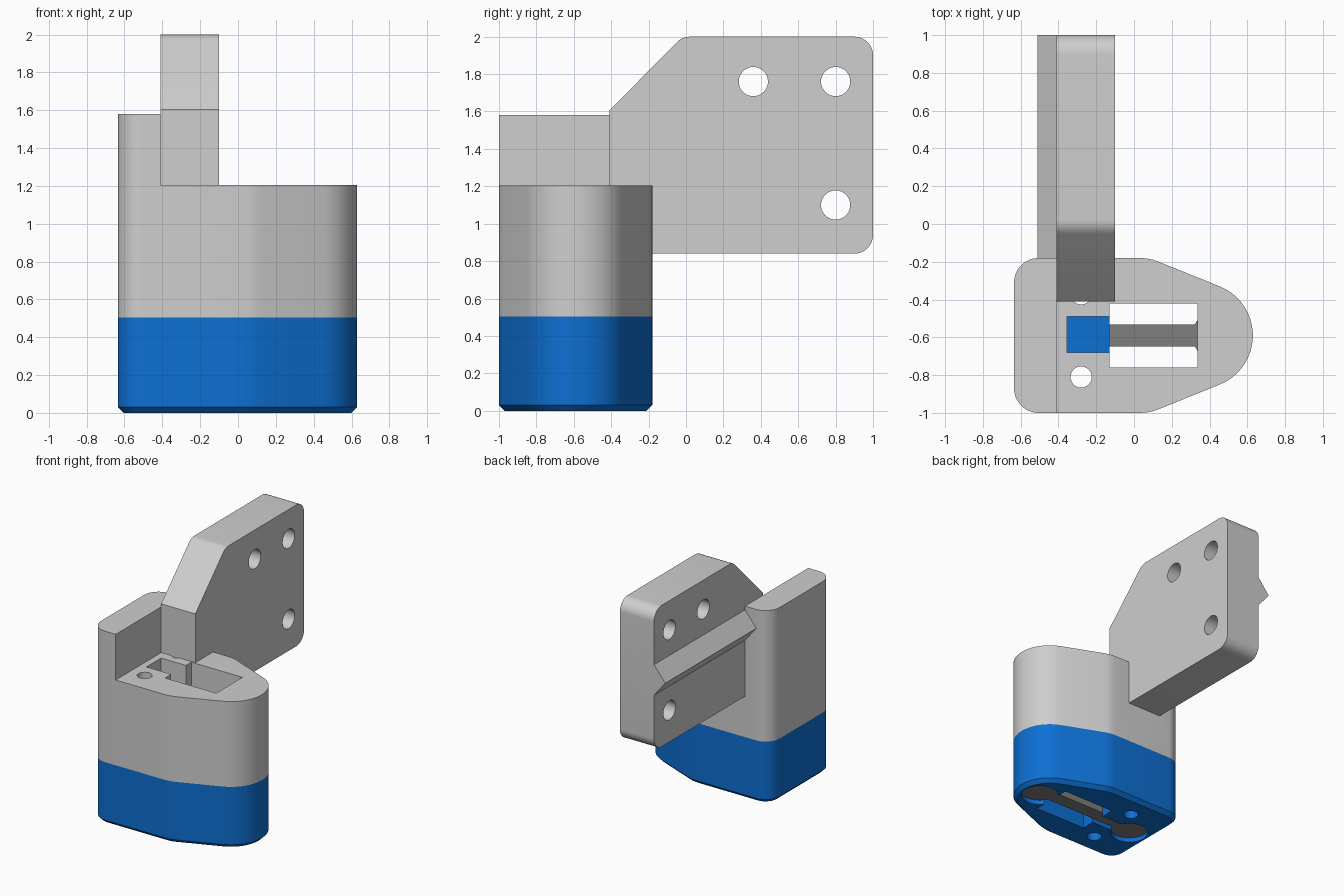
import bpy, bmesh, math
from mathutils import Vector

if "Cube" in bpy.data.objects:
    bpy.data.objects.remove(bpy.data.objects["Cube"])

CY = -0.59  # centre line of the housing in y


def material(name, rgb):
    m = bpy.data.materials.new(name)
    m.diffuse_color = (*rgb, 1)
    m.use_nodes = True
    m.node_tree.nodes["Principled BSDF"].inputs["Base Color"].default_value = m.diffuse_color
    return m


GREY = material("light grey", (0.62, 0.62, 0.62))
BLUE = material("blue", (0.004, 0.16, 0.65))
DARK = material("dark grey", (0.21, 0.21, 0.205))


def fillet(corners):
    """Closed outline from (x, y, radius) corners."""
    out = []
    n = len(corners)
    for i, (x, y, r) in enumerate(corners):
        p = Vector((x, y))
        if r == 0:
            out.append(p)
            continue
        a = (Vector(corners[i - 1][:2]) - p).normalized()
        b = (Vector(corners[(i + 1) % n][:2]) - p).normalized()
        half = a.angle(b) / 2
        c = p + (a + b).normalized() * r / math.sin(half)
        s = p + a * r / math.tan(half) - c
        e = p + b * r / math.tan(half) - c
        turn = math.atan2(s.x * e.y - s.y * e.x, s.dot(e))
        steps = max(3, round(abs(turn) / math.radians(7)))
        for k in range(steps + 1):
            t = turn * k / steps
            out.append(c + Vector((s.x * math.cos(t) - s.y * math.sin(t),
                                   s.x * math.sin(t) + s.y * math.cos(t))))
    return out


def prism(name, outline, lo, hi, axis="z", mat=None, chamfer=0):
    """Extrude an outline along z (xy outline), x (yz outline) or y (xz outline)."""
    place = {"z": lambda p, d: (p[0], p[1], d),
             "x": lambda p, d: (d, p[0], p[1]),
             "y": lambda p, d: (p[0], d, p[1])}[axis]
    bm = bmesh.new()
    low = [bm.verts.new(place(p, lo)) for p in outline]
    top = [bm.verts.new(place(p, hi)) for p in outline]
    base = bm.faces.new(low)
    bm.faces.new(top)
    for i in range(len(low)):
        j = (i + 1) % len(low)
        bm.faces.new((low[i], low[j], top[j], top[i]))
    bmesh.ops.recalc_face_normals(bm, faces=bm.faces)
    if chamfer:
        bmesh.ops.bevel(bm, geom=list(base.edges), offset=chamfer, segments=1,
                        affect='EDGES')
    me = bpy.data.meshes.new(name)
    bm.to_mesh(me)
    bm.free()
    ob = bpy.data.objects.new(name, me)
    bpy.context.collection.objects.link(ob)
    if mat:
        me.materials.append(mat)
    return ob


def rect(x0, x1, y0, y1):
    return [(x0, y0), (x1, y0), (x1, y1), (x0, y1)]


def circle(x, y, r, n=40):
    return [(x + r * math.cos(2 * math.pi * k / n),
             y + r * math.sin(2 * math.pi * k / n)) for k in range(n)]


def combine(target, tool, operation='DIFFERENCE'):
    """Apply an exact boolean and remove the tool."""
    mod = target.modifiers.new("cut", 'BOOLEAN')
    mod.operation, mod.solver, mod.object = operation, 'EXACT', tool
    bpy.context.view_layer.objects.active = target
    bpy.ops.object.modifier_apply(modifier=mod.name)
    tool.hide_render = True
    bpy.data.objects.remove(tool)


def smooth(ob):
    bpy.ops.object.select_all(action='DESELECT')
    ob.select_set(True)
    bpy.context.view_layer.objects.active = ob
    bpy.ops.object.shade_smooth_by_angle(angle=math.radians(25))


def dumbbell(r, w, cx=0.45):
    """Two round ends joined by a straight bar."""
    a = math.asin(w / r)
    out = []
    for side, start in ((1, -math.pi + a), (-1, a)):
        for k in range(33):
            t = start + (2 * math.pi - 2 * a) * k / 32
            out.append((side * cx + r * math.cos(t), CY + r * math.sin(t)))
    return out


# Housing: pointed outline with a round nose and a raised left wall
housing = prism("housing", fillet([
    (-0.635, -1, 0.13), (0.082, -1, 0.25), (1.097, CY, 0.28),
    (0.082, -0.18, 0.25), (-0.635, -0.18, 0.13)]), 0, 1.58, chamfer=0.03)
housing.data.materials.append(GREY)
housing.data.materials.append(BLUE)
combine(housing, prism("step_cutter", rect(-0.41, 1, -1.2, 0.2), 1.205, 2))

# Through slot, blind pocket and screw holes
combine(housing, prism("slot_cutter", rect(-0.13, 0.335, -0.76, -0.42), -0.2, 1.4))
combine(housing, prism("pocket_cutter", rect(-0.355, -0.12, -0.68, -0.49), 0.3, 1.4))
for dy in (-0.22, 0.22):
    combine(housing, prism("screw_cutter", circle(-0.28, CY + dy, 0.056), -0.2, 1.4))

# Shallow recess for the link underneath
combine(housing, prism("link_cutter", dumbbell(0.142, 0.059), -0.1, 0.1))

# Mounting bracket with three bolt holes
bracket = prism("bracket", fillet([
    (-0.41, 0.84, 0), (1, 0.84, 0.1), (1, 2, 0.1), (-0.02, 2, 0.1),
    (-0.41, 1.605, 0)]), -0.41, -0.1, "x")
for y, z in ((0.36, 1.76), (0.8, 1.76), (0.8, 1.1)):
    combine(bracket, prism("bolt_cutter", circle(y, z, 0.078), -1, 1, "x"))

# Locating ridge along the outer side of the bracket
ridge = prism("ridge", [(-0.38, 1.30), (-0.41, 1.30), (-0.512, 1.425),
                        (-0.41, 1.55), (-0.38, 1.55)], -0.3, 1, "y")
combine(bracket, ridge, 'UNION')
combine(housing, bracket, 'UNION')

# Blue lower half
bm = bmesh.new()
bm.from_mesh(housing.data)
bmesh.ops.bisect_plane(bm, geom=bm.verts[:] + bm.edges[:] + bm.faces[:],
                       plane_co=(0, 0, 0.505), plane_no=(0, 0, 1))
for f in bm.faces:
    f.material_index = 1 if f.calc_center_median().z < 0.505 else 0
bm.to_mesh(housing.data)
bm.free()
smooth(housing)

# Dark link bar seated in the recess
smooth(prism("link_bar", dumbbell(0.14, 0.0575), 0.035, 0.1, mat=DARK))
